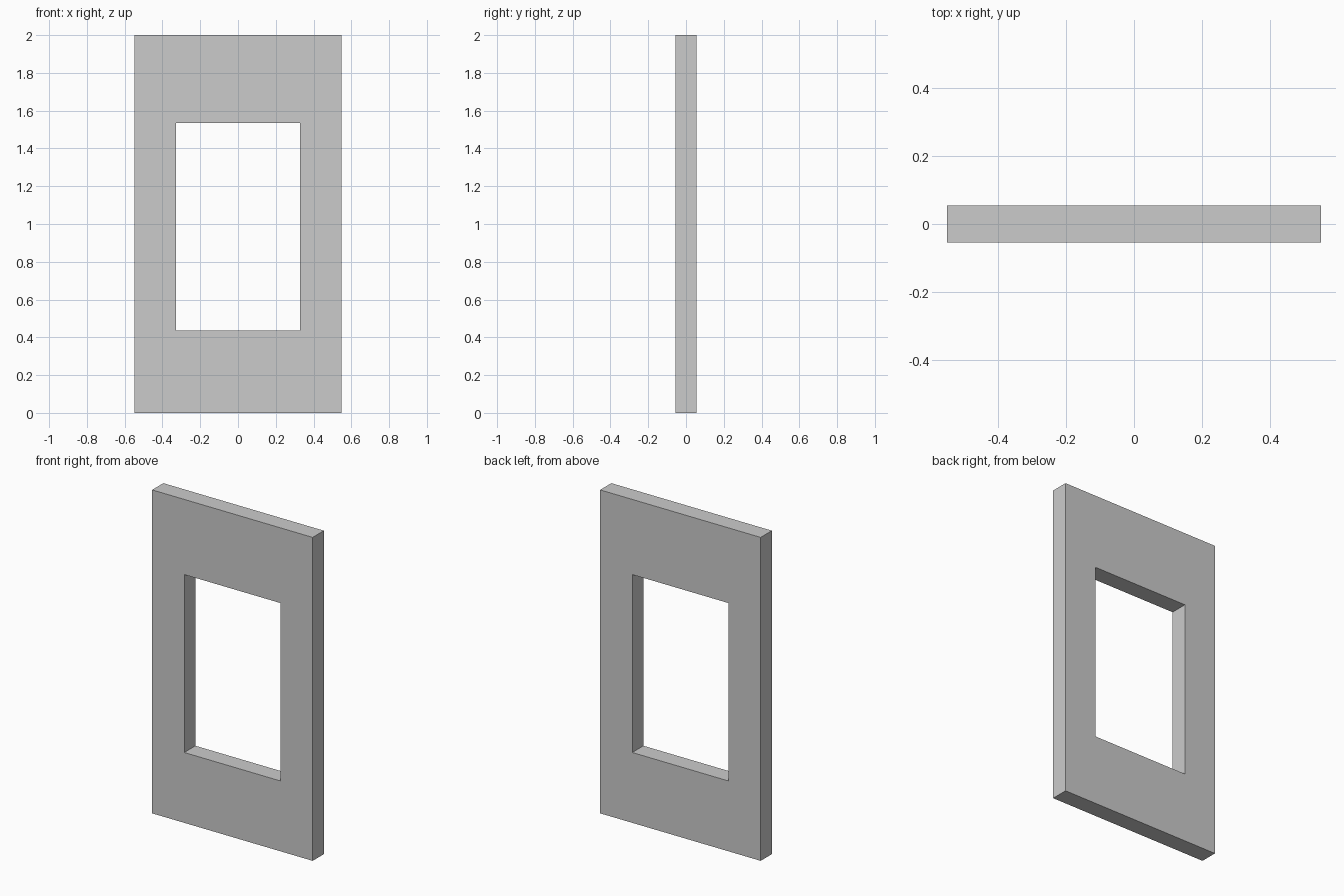
import bpy, bmesh

if "Cube" in bpy.data.objects:
    bpy.data.objects.remove(bpy.data.objects["Cube"])

HALF_W, HEIGHT, HALF_D = 0.549, 2.0, 0.0545
OPEN_HALF_W, OPEN_BOTTOM, OPEN_TOP = 0.329, 0.435, 1.535


def rectangle(bm, half_w, z0, z1):
    """Rectangle of vertices in the front plane."""
    return [bm.verts.new((x, -HALF_D, z)) for x, z in
            ((-half_w, z0), (half_w, z0), (half_w, z1), (-half_w, z1))]


# Wall panel: front ring around the window opening, extruded through the depth
bm = bmesh.new()
outer = rectangle(bm, HALF_W, 0, HEIGHT)
inner = rectangle(bm, OPEN_HALF_W, OPEN_BOTTOM, OPEN_TOP)
for i in range(4):
    j = (i + 1) % 4
    bm.faces.new((outer[i], outer[j], inner[j], inner[i]))
back = bmesh.ops.extrude_face_region(bm, geom=bm.faces[:], use_keep_orig=True)["geom"]
bmesh.ops.translate(bm, vec=(0, 2 * HALF_D, 0),
                    verts=[g for g in back if isinstance(g, bmesh.types.BMVert)])
bmesh.ops.recalc_face_normals(bm, faces=bm.faces[:])

mesh = bpy.data.meshes.new("window_wall_panel")
bm.to_mesh(mesh)
bm.free()
panel = bpy.data.objects.new("window_wall_panel", mesh)
bpy.context.collection.objects.link(panel)
